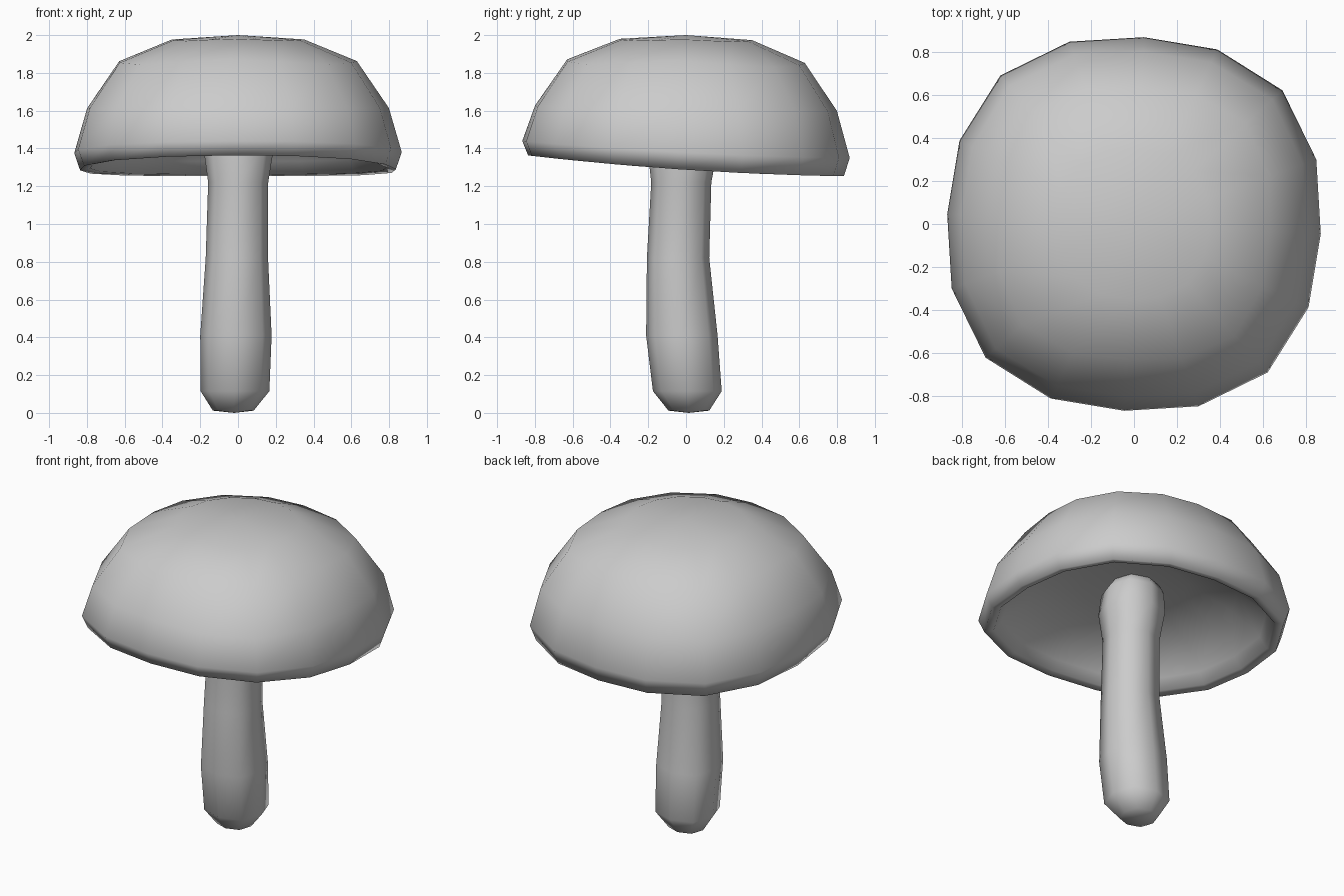
import bpy, bmesh
from math import sin, cos, pi, radians

if "Cube" in bpy.data.objects:
    bpy.data.objects.remove(bpy.data.objects["Cube"])


def loft(name, sides, rings, twist=0.0, bottom=None, top=None):
    """Skin slightly squared rings: radius, centre x, y, z, tilt, curve, squareness, corner drop."""
    bm = bmesh.new()
    loops = []
    for r, cx, cy, z, tilt, curve, square, drop in rings:
        loop = []
        for i in range(sides):
            a = 2 * pi * i / sides
            corner = (1 - cos(4 * a)) / 2
            rr = r * (1 + square * corner)
            x, y = rr * cos(a + twist), rr * sin(a + twist)
            loop.append(bm.verts.new((cx + x, cy + y, z - tilt * y + curve * y * y - drop * corner)))
        loops.append(loop)
    for lo, hi in zip(loops, loops[1:]):
        for i in range(sides):
            j = (i + 1) % sides
            bm.faces.new((lo[i], lo[j], hi[j], hi[i]))
    # Close the ends with a centre point
    for point, loop in ((bottom, loops[0]), (top, loops[-1])):
        c = bm.verts.new(point)
        for i in range(sides):
            bm.faces.new((c, loop[i], loop[(i + 1) % sides]))
    bmesh.ops.recalc_face_normals(bm, faces=bm.faces)
    for f in bm.faces:
        f.smooth = True
    mesh = bpy.data.meshes.new(name)
    bm.to_mesh(mesh)
    bm.free()
    ob = bpy.data.objects.new(name, mesh)
    bpy.context.collection.objects.link(ob)
    return ob


# Cap: hollow tilted dome, from the inner ceiling out round the rim to the crown
cap_rings = [
    (0.30, 0, 0, 1.575, 0.01, 0.0, 0.06, 0),
    (0.58, 0, 0, 1.51, 0.03, 0.0, 0.06, 0),
    (0.74, 0, 0, 1.365, 0.06, 0.02, 0.065, 0),
    (0.785, 0, 0, 1.297, 0.066, 0.03, 0.065, 0),
    (0.837, 0, 0, 1.287, 0.066, 0.03, 0.065, 0),
    (0.868, 0, 0, 1.378, 0.052, 0.022, 0.068, 0),
    (0.80, 0, 0, 1.613, 0.018, 0.0, 0.08, 0.01),
    (0.63, 0, 0, 1.862, 0.015, 0.0, 0.11, 0.025),
    (0.35, 0, 0, 1.977, 0.01, 0.0, 0.06, 0.01),
]
loft("cap", 16, cap_rings, radians(-3), (0, 0, 1.59), (0, 0, 2.0))

# Stem: slightly bent, rounded foot, flaring where it meets the cap
stem_rings = [
    (0.108, -0.025, 0.015, 0.012),
    (0.182, -0.016, 0.007, 0.115),
    (0.189, -0.011, -0.022, 0.41),
    (0.165, -0.006, -0.042, 0.82),
    (0.159, 0.001, -0.025, 1.22),
    (0.186, 0.003, -0.018, 1.40),
    (0.175, 0.003, -0.01, 1.53),
    (0.13, 0.0, 0.0, 1.60),
]
loft("stem", 8, [r + (0, 0, 0.06, 0) for r in stem_rings], 0.0, (-0.02, 0.015, 0), (0, 0, 1.62))
